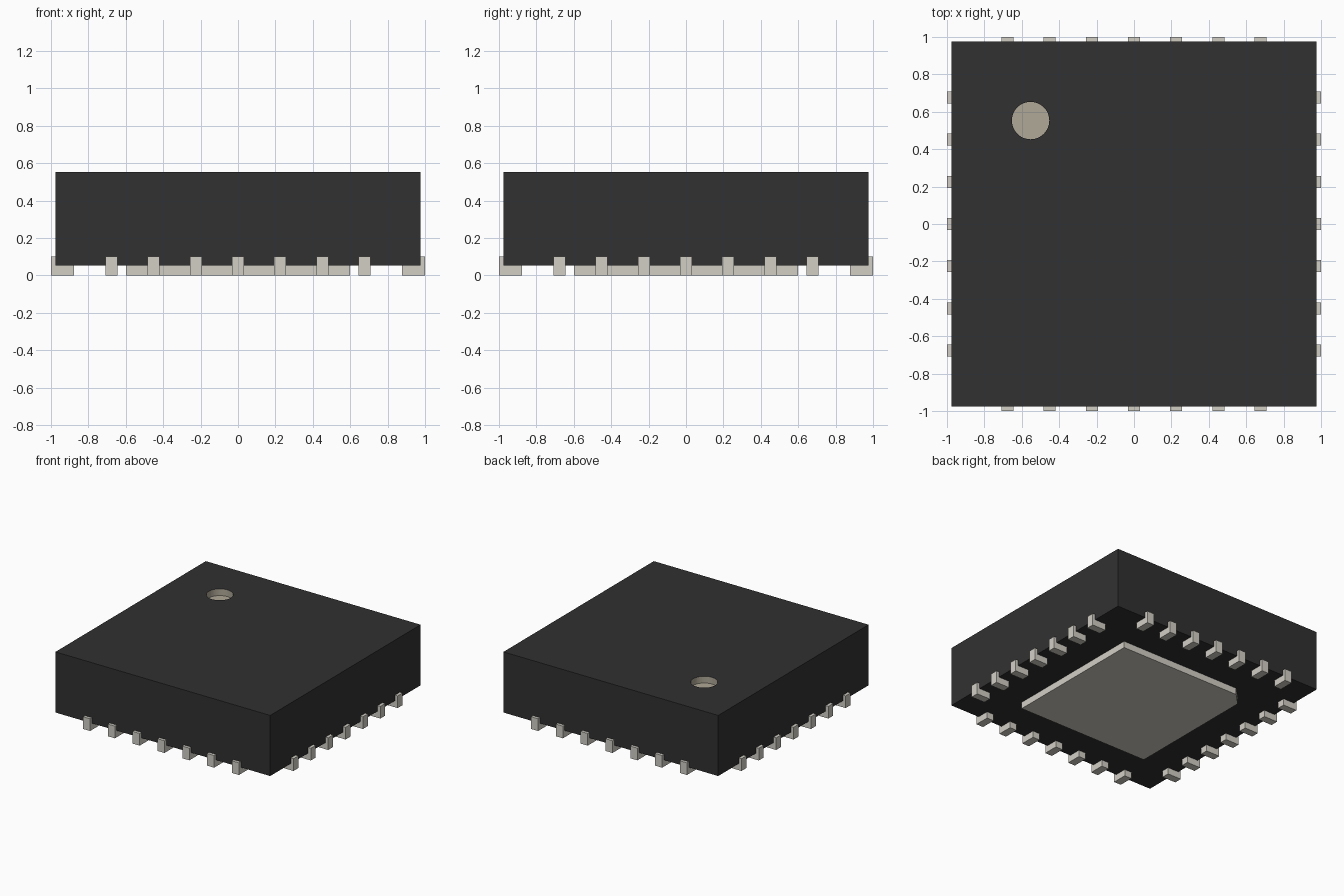
import bpy, bmesh, math
from mathutils import Matrix

cube = bpy.data.objects.get("Cube")
if cube:
    bpy.data.objects.remove(cube, do_unlink=True)


def srgb(c):
    c /= 255
    return c / 12.92 if c <= 0.04045 else ((c + 0.055) / 1.055) ** 2.4


def material(name, rgb):
    m = bpy.data.materials.new(name)
    col = [srgb(c) for c in rgb] + [1.0]
    m.diffuse_color = col
    m.use_nodes = True
    m.node_tree.nodes["Principled BSDF"].inputs["Base Color"].default_value = col
    return m


BLACK = material("black resin", (50, 49, 49))
METAL = material("grey metal", (210, 207, 197))
MARK = material("light brown marker", (176, 169, 152))


def prism(name, points, depth, mat, matrix=Matrix()):
    """Extrude an XY outline along +z, then place it with a matrix."""
    bm = bmesh.new()
    face = bm.faces.new([bm.verts.new((x, y, 0)) for x, y in points])
    ext = bmesh.ops.extrude_face_region(bm, geom=[face])
    verts = [v for v in ext["geom"] if isinstance(v, bmesh.types.BMVert)]
    bmesh.ops.translate(bm, verts=verts, vec=(0, 0, depth))
    bmesh.ops.transform(bm, matrix=matrix, verts=bm.verts)
    bmesh.ops.recalc_face_normals(bm, faces=bm.faces)
    me = bpy.data.meshes.new(name)
    bm.to_mesh(me)
    bm.free()
    me.materials.append(mat)
    ob = bpy.data.objects.new(name, me)
    bpy.context.collection.objects.link(ob)
    return ob


HALF, BASE, TOP = 0.976, 0.054, 0.552      # body half width, underside, top
HOLE, RADIUS, DEPTH = 0.553, 0.1, 0.055    # corner marker recess

# Body block with a round recess cut near the back corner
square = [(-HALF, -HALF), (HALF, -HALF), (HALF, HALF), (-HALF, HALF)]
body = prism("body", square, TOP - BASE, BLACK, Matrix.Translation((0, 0, BASE)))
circle = [(RADIUS * math.cos(a * math.tau / 48), RADIUS * math.sin(a * math.tau / 48))
          for a in range(48)]
cutter = prism("recess_cutter", circle, 0.3, BLACK,
               Matrix.Translation((-HOLE, HOLE, TOP - DEPTH)))
cutter.hide_render = True
mod = body.modifiers.new("recess", 'BOOLEAN')
mod.operation = 'DIFFERENCE'
mod.object = cutter
bpy.context.view_layer.objects.active = body
bpy.ops.object.modifier_apply(modifier=mod.name)
bpy.data.objects.remove(cutter, do_unlink=True)

# Colour the wall and floor of the recess
body.data.materials.clear()
body.data.materials.append(BLACK)
body.data.materials.append(MARK)
for p in body.data.polygons:
    c = p.center
    near = math.hypot(c.x + HOLE, c.y - HOLE) < RADIUS + 0.01
    p.material_index = int(near and TOP - DEPTH - 0.01 < c.z < TOP - 0.005)

# Thermal pad below the body, one corner chamfered
P, C = 0.6, 0.1
prism("thermal_pad", [(-P, -P), (P, -P), (P, P), (-P + C, P), (-P, P - C)],
      BASE, METAL)

# L-shaped leads: seven on each of the four sides
WIDTH, PITCH = 0.064, 0.2255
profile = [(0.876, 0), (1, 0), (1, 0.1), (HALF, 0.1), (HALF, BASE), (0.876, BASE)]
stand = Matrix.Rotation(math.pi / 2, 4, 'X')
for s, side in enumerate(("left", "back", "right", "front")):
    turn = Matrix.Rotation(s * math.pi / 2, 4, 'Z')
    for i in range(7):
        slide = Matrix.Translation((0, (i - 3) * PITCH + WIDTH / 2, 0))
        prism(f"{side}_lead_{i + 1}", profile, WIDTH, METAL, turn @ slide @ stand)
